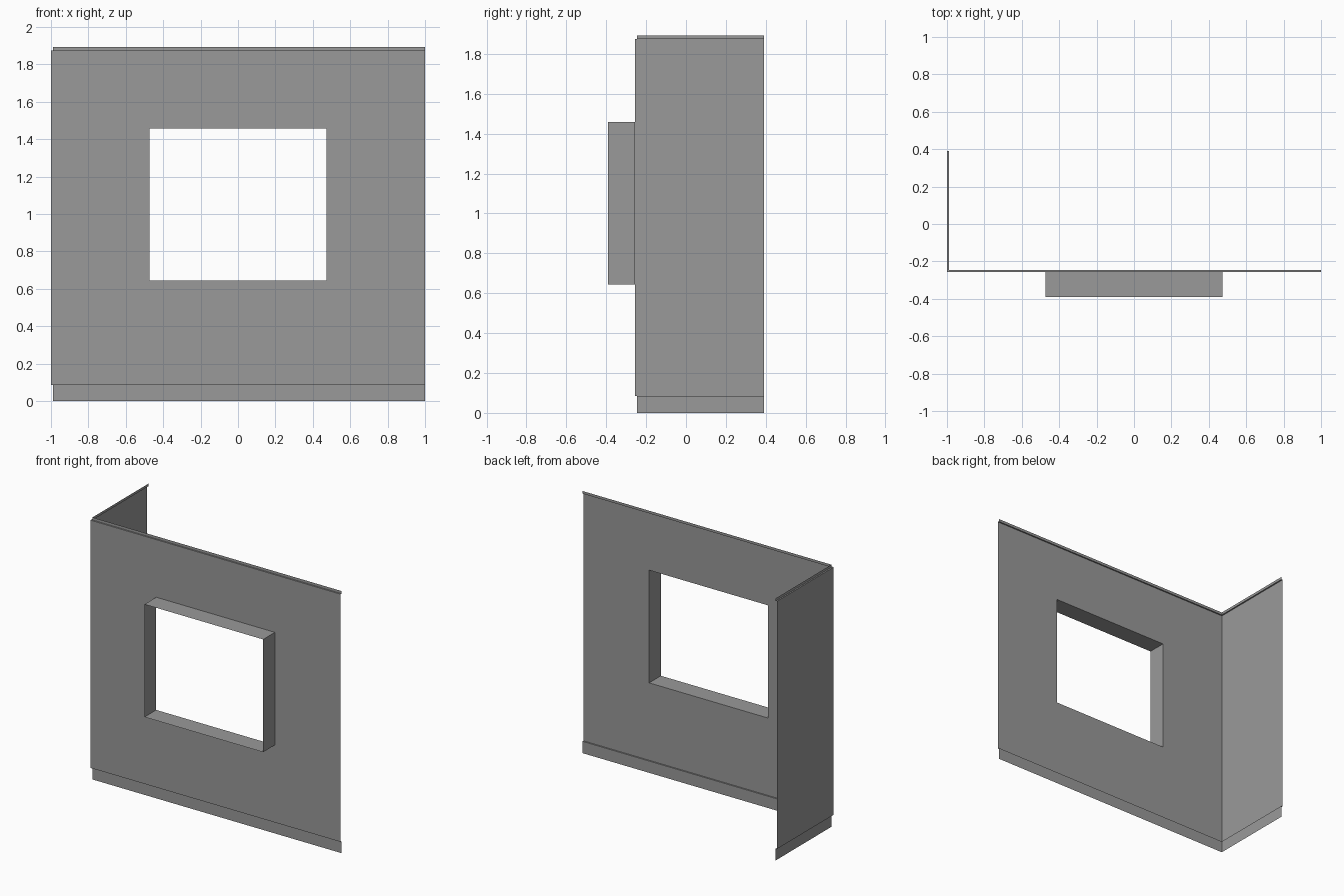
import bpy

# Remove the default cube
cube = bpy.data.objects.get("Cube")
if cube:
    bpy.data.objects.remove(cube, do_unlink=True)

# Main dimensions
WALL_Y, END_Y, REVEAL_Y = -0.256, 0.39, -0.39
BASE_Z, CROWN_Z, TOP_Z = 0.085, 1.874, 1.893
INSET = 0.01

grey = bpy.data.materials.new("plain grey")
grey.use_nodes = True
grey.diffuse_color = (0.32, 0.32, 0.32, 1)
grey.node_tree.nodes["Principled BSDF"].inputs["Base Color"].default_value = grey.diffuse_color


def make_object(name, verts, faces):
    mesh = bpy.data.meshes.new(name)
    mesh.from_pydata(verts, [], faces)
    mesh.materials.append(grey)
    obj = bpy.data.objects.new(name, mesh)
    bpy.context.scene.collection.objects.link(obj)
    return obj


def corner_strip(name, profile):
    """Sweep a profile of (inset, height) points around the room corner."""
    verts = []
    for inset, z in profile:
        x, y = -1 + inset, WALL_Y + inset
        verts += [(1, y, z), (x, y, z), (x, END_Y, z)]
    faces = []
    for row in range(len(profile) - 1):
        for i in (3 * row, 3 * row + 1):
            faces.append((i, i + 1, i + 4, i + 3))
    return make_object(name, verts, faces)


def rectangle(half_width, y, low, high):
    return [(half_width, y, low), (-half_width, y, low),
            (-half_width, y, high), (half_width, y, high)]


def bridge(name, ring_a, ring_b):
    """Join two four-cornered rings with a band of faces."""
    faces = [(i, (i + 1) % 4, (i + 1) % 4 + 4, i + 4) for i in range(4)]
    return make_object(name, ring_a + ring_b, faces)


# Front wall with its window opening, and the projecting window reveal
opening = rectangle(0.474, WALL_Y, 0.644, 1.458)
bridge("front_wall", rectangle(1, WALL_Y, BASE_Z, CROWN_Z), opening)
bridge("window_reveal", opening, rectangle(0.474, REVEAL_Y, 0.644, 1.458))

# Side wall
make_object("side_wall",
            [(-1, WALL_Y, BASE_Z), (-1, END_Y, BASE_Z),
             (-1, END_Y, CROWN_Z), (-1, WALL_Y, CROWN_Z)],
            [(0, 1, 2, 3)])

# Skirting and ceiling trim, set slightly into the room with a small ledge
corner_strip("skirting_board", [(INSET, 0), (INSET, BASE_Z), (0, BASE_Z)])
corner_strip("ceiling_trim", [(0, CROWN_Z), (INSET, CROWN_Z), (INSET, TOP_Z)])
